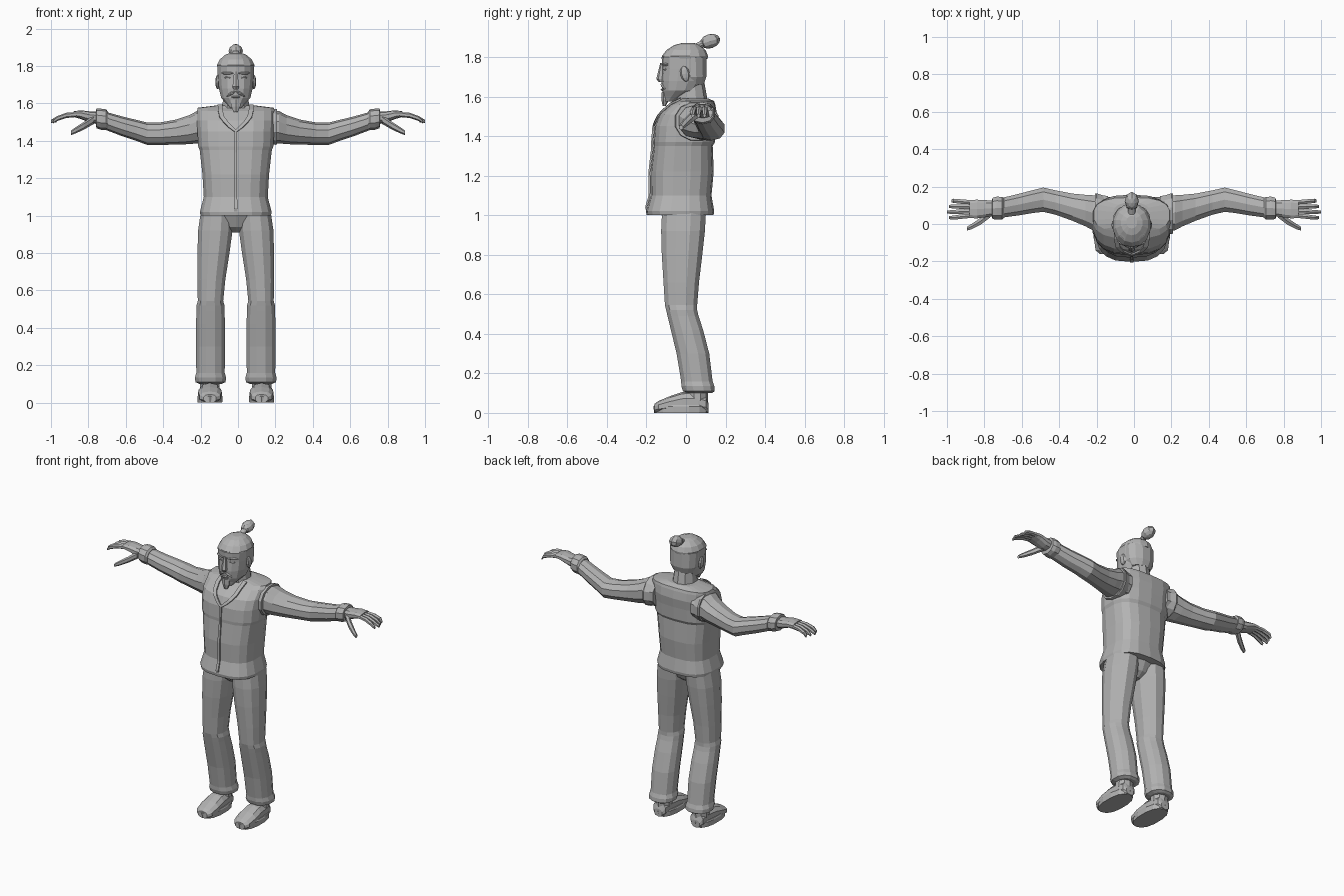
import bpy, bmesh, math
from mathutils import Vector

cube = bpy.data.objects.get("Cube")
if cube:
    bpy.data.objects.remove(cube, do_unlink=True)

GREY = (0.45, 0.45, 0.45, 1)
clay = bpy.data.materials.new("plain grey")
clay.use_nodes = True
clay.diffuse_color = GREY
clay.node_tree.nodes["Principled BSDF"].inputs["Base Color"].default_value = GREY

BODY_X = -0.012   # the trunk and legs stand slightly off centre


def finish(name, bm):
    bmesh.ops.recalc_face_normals(bm, faces=bm.faces)
    mesh = bpy.data.meshes.new(name)
    bm.to_mesh(mesh)
    bm.free()
    mesh.materials.append(clay)
    obj = bpy.data.objects.new(name, mesh)
    bpy.context.collection.objects.link(obj)
    return obj


def loft(name, axis, sections, sides=10, power=2.0, ratio=1.0, side=1, shift=0.0):
    """Skin rounded rings; section = position, two centres, radius, optional ratio."""
    bm = bmesh.new()
    along = "xyz".index(axis)
    first, second = [i for i in range(3) if i != along]
    rings = []
    for position, centre_a, centre_b, radius, *own_ratio in sections:
        flatness = own_ratio[0] if own_ratio else ratio
        ring = []
        for k in range(sides):
            angle = math.tau * (k + 0.5) / sides
            c, s = math.cos(angle), math.sin(angle)
            point = Vector()
            point[along] = position
            point[first] = centre_a + radius * math.copysign(abs(c) ** (2 / power), c)
            point[second] = centre_b + radius * flatness * math.copysign(abs(s) ** (2 / power), s)
            point.x = point.x * side + shift
            ring.append(bm.verts.new(point))
        rings.append(ring)
    for low, high in zip(rings, rings[1:]):
        for k in range(sides):
            j = (k + 1) % sides
            bm.faces.new((low[k], low[j], high[j], high[k]))
    bm.faces.new(rings[0])
    bm.faces.new(rings[-1])
    return finish(name, bm)


def column(name, sections, centre_x=lambda z: 0, **options):
    """An upright loft; section = height, depth centre, radius, optional ratio."""
    rings = [(z, centre_x(z), y, *rest) for z, y, *rest in sections]
    return loft(name, "z", rings, shift=BODY_X, **options)


def trim(name, points, width, target):
    """A thin band laid on the surface of another part."""
    bm = bmesh.new()
    rows = [[bm.verts.new((x + BODY_X + w, y, z)) for w in (-width / 2, width / 2)]
            for x, y, z in points]
    for a, b in zip(rows, rows[1:]):
        bm.faces.new((a[0], a[1], b[1], b[0]))
    obj = finish(name, bm)
    wrap = obj.modifiers.new("wrap", "SHRINKWRAP")
    wrap.target = target
    wrap.offset = 0.006
    thickness = obj.modifiers.new("thickness", "SOLIDIFY")
    thickness.thickness = 0.009
    thickness.offset = 0


def blob(name, x, y, z, size, turn=(0, 0, 0)):
    """A faceted ellipsoid for small features of the head."""
    bm = bmesh.new()
    bmesh.ops.create_uvsphere(bm, u_segments=8, v_segments=6, radius=1)
    obj = finish(name, bm)
    obj.location = (x + BODY_X, y, z)
    obj.scale = size
    obj.rotation_euler = turn


# Vest: hem, waist, chest step and flat shoulders
vest = column("vest", [
    (1, -.03, .19), (1.02, -.03, .194), (1.1, -.025, .173), (1.22, -.02, .18),
    (1.35, -.015, .195, .77), (1.37, -.01, .203, .77), (1.45, -.005, .207, .75),
    (1.51, .01, .21, .7), (1.56, .035, .21, .54), (1.577, .05, .205, .45),
    (1.59, .045, .1, .7)], sides=18, power=2.7, ratio=.89)
trim("vest_placket", [(0, -.2, 1.01 + .03 * i) for i in range(16)], .018, vest)

# Pelvis and neck
column("pelvis", [(.91, -.015, .04, 1), (.94, -.015, .08, 1), (1.03, -.015, .17)],
       sides=14, ratio=.72)
column("neck", [(1.53, .03, .1, .8), (1.59, .025, .075), (1.68, .02, .065)], ratio=1.1)

# Head with hair and top knot
column("head", [
    (1.575, -.085, .03, .8), (1.6, -.06, .052, 1), (1.63, -.03, .08), (1.68, -.015, .092, 1.2),
    (1.74, -.01, .098), (1.8, -.01, .1), (1.84, 0, .08), (1.86, 0, .05)],
    sides=14, power=2.2, ratio=1.13)
column("hair_cap", [
    (1.79, -.005, .1), (1.805, -.005, .103), (1.835, 0, .088), (1.86, .005, .058),
    (1.87, .01, .03)], sides=14, ratio=1.13)
column("hair_back", [(1.66, .035, .07), (1.7, .03, .094), (1.8, .025, .1)],
       sides=12, power=2.2, ratio=.8)
blob("top_knot", 0, .122, 1.88, (.038, .052, .036), (.3, 0, 0))
loft("knot_band", "y", [(.05, 0, 1.85, .02), (.09, 0, 1.87, .02)], shift=BODY_X)

# Face
column("nose", [(1.77, -.12, .01), (1.69, -.13, .02), (1.675, -.125, .015)], sides=6)
column("goatee", [(1.553, -.11, .012), (1.585, -.105, .028), (1.62, -.105, .028)],
       sides=6, ratio=.7)
blob("lower_lip", 0, -.118, 1.635, (.024, .01, .006))


def trouser_lean(z):
    """Shins hang straight, thighs close in toward the hips."""
    return min(.135, .135 - (z - .6) * .08)


def foot_line(z):
    return .138


SHOE = [(-.16, .035, .045), (-.14, .058, .06), (-.08, .066, .085), (-.02, .062, .105),
        (.06, .055, .11), (.1, .047, .09), (.113, .03, .05)]   # depth, half width, height

for side, label in ((1, "left_"), (-1, "right_")):
    # Lapel, facial details and ear
    trim(label + "lapel", [(side * .085, -.03, 1.6), (side * .083, -.08, 1.57),
                           (side * .075, -.13, 1.54), (side * .055, -.17, 1.51),
                           (side * .028, -.19, 1.485), (0, -.2, 1.46)], .025, vest)
    blob(label + "moustache", side * .025, -.115, 1.652, (.03, .01, .008),
         (0, side * .5, side * .4))
    blob(label + "brow", side * .045, -.105, 1.762, (.036, .01, .008), (0, 0, side * .4))
    blob(label + "eye", side * .042, -.104, 1.738, (.02, .01, .008), (0, 0, side * .4))
    blob(label + "ear", side * .096, -.005, 1.715, (.013, .024, .04), (.2, 0, 0))

    # Trouser leg with knee crease and gathered cuff
    column(label + "trouser_leg", [
        (.1, .07, .06), (.11, .065, .083, 1), (.135, .06, .086, 1), (.16, .055, .078),
        (.3, .035, .081), (.42, .005, .08), (.49, -.015, .077), (.52, -.022, .077),
        (.545, -.025, .07, 1.2), (.66, -.024, .077, 1.2), (.8, -.02, .088, 1.2),
        (.92, -.015, .095, 1.2), (1.02, -.01, .088, 1.3)],
        trouser_lean, sides=12, power=2.3, ratio=1.05, side=side)

    # Shoe, sole and ankle
    loft(label + "shoe", "y",
         [(y, foot_line(y), height / 2, width, height / 2 / width) for y, width, height in SHOE],
         power=2.3, side=side, shift=BODY_X)
    column(label + "sole", [(0, -.025, .067), (.033, -.025, .069), (.04, -.025, .065)],
           foot_line, sides=14, power=2.4, ratio=2.03, side=side)
    column(label + "ankle", [(.06, .055, .055), (.15, .06, .055)], foot_line, side=side)

    # Armhole edge, sleeve and cuff
    arm = dict(power=2.2, ratio=.88, side=side)
    loft(label + "armhole", "x", [(.15, .05, 1.475, .1), (.2, .055, 1.475, .113),
                                  (.208, .055, 1.475, .11)], 12, **arm)
    loft(label + "sleeve", "x", [
        (.14, .055, 1.475, .1), (.22, .06, 1.473, .098), (.26, .072, 1.46, .088),
        (.33, .09, 1.447, .076), (.42, .115, 1.438, .068), (.485, .13, 1.438, .068),
        (.54, .12, 1.455, .064), (.62, .103, 1.478, .06), (.71, .086, 1.508, .055)], **arm)
    loft(label + "cuff", "x", [
        (.695, .085, 1.507, .055), (.705, .085, 1.513, .063), (.735, .085, 1.516, .064),
        (.757, .083, 1.52, .059), (.76, .083, 1.52, .04)], **arm)

    # Hand: flat palm, four drooping fingers and a thumb
    loft(label + "palm", "x", [
        (.73, .083, 1.52, .043, .8), (.79, .082, 1.527, .047, .65), (.84, .08, 1.54, .052, .45),
        (.88, .08, 1.543, .05, .3)], power=2.5, side=side)
    for i, finger in enumerate(("index", "middle", "ring", "little")):
        root, tip = .046 + .023 * i, .034 + .03 * i
        reach = 1 - .012 * abs(i - 1)
        loft(label + finger + "_finger", "x", [
            (.85, root, 1.542, .013), (.92, (root + tip) / 2, 1.536, .014),
            (.965, tip, 1.52, .013), (reach, tip, 1.503, .009)], 6, side=side)
    loft(label + "thumb", "x", [
        (.77, .055, 1.515, .024), (.82, .015, 1.483, .021),
        (.865, -.012, 1.458, .017), (.893, -.025, 1.443, .012)], 6, side=side)
